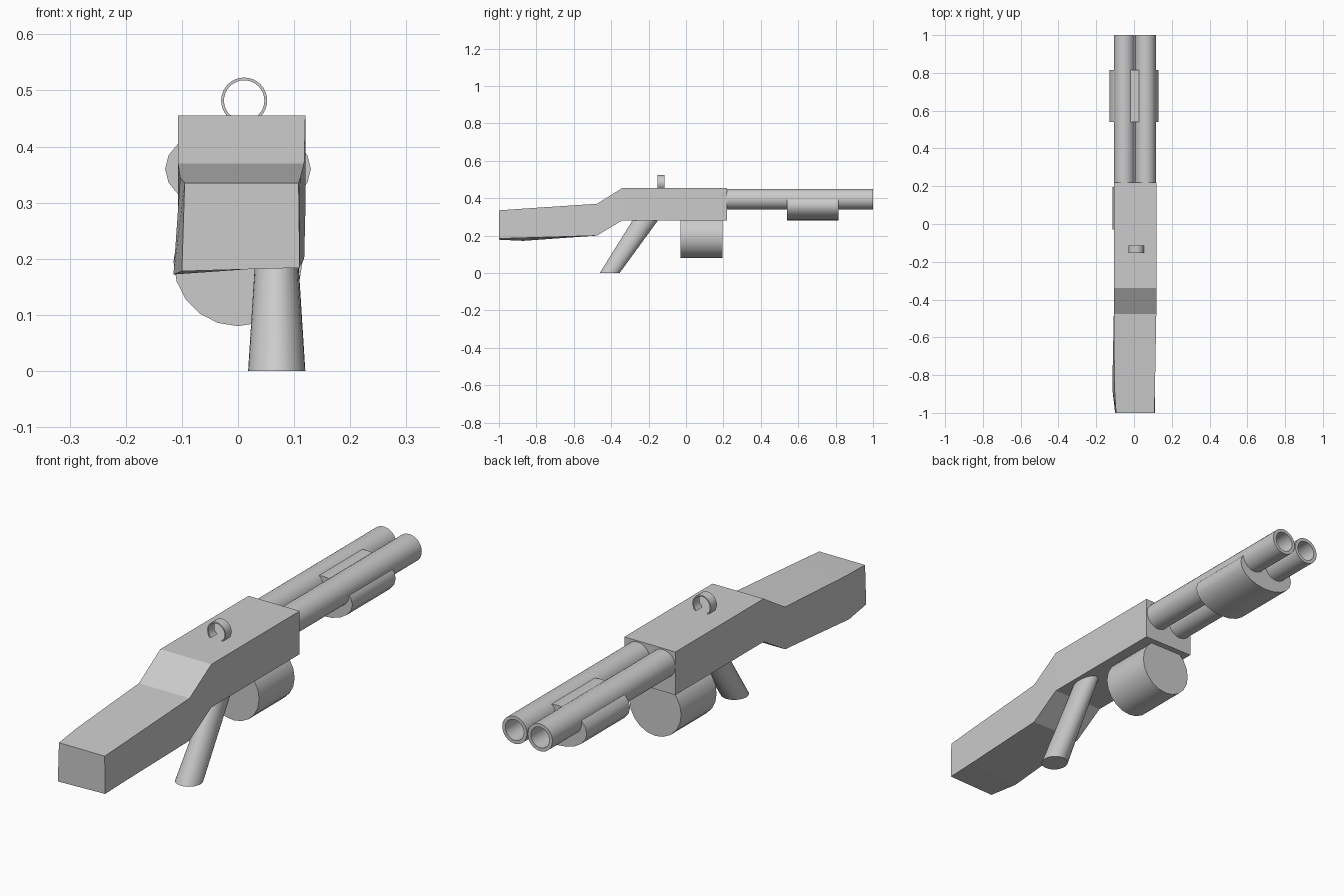
import bpy
import math

if "Cube" in bpy.data.objects:
    bpy.data.objects.remove(bpy.data.objects["Cube"])


def loft(name, rings, closed=False, smooth=True):
    """Skin consecutive rings; cap the ends, or join last to first when closed."""
    n, m = len(rings[0]), len(rings)
    verts = [v for ring in rings for v in ring]
    faces = []
    for r in range(m if closed else m - 1):
        a, b = r * n, ((r + 1) % m) * n
        faces += [(a + i, a + (i + 1) % n, b + (i + 1) % n, b + i) for i in range(n)]
    if not closed:
        faces += [tuple(reversed(range(n))), tuple(range((m - 1) * n, m * n))]
    mesh = bpy.data.meshes.new(name)
    mesh.from_pydata(verts, [], faces)
    obj = bpy.data.objects.new(name, mesh)
    bpy.context.collection.objects.link(obj)
    bpy.ops.object.select_all(action='DESELECT')
    obj.select_set(True)
    bpy.context.view_layer.objects.active = obj
    bpy.ops.object.mode_set(mode='EDIT')
    bpy.ops.mesh.select_all(action='SELECT')
    bpy.ops.mesh.normals_make_consistent(inside=False)
    bpy.ops.object.mode_set(mode='OBJECT')
    if smooth:
        bpy.ops.object.shade_smooth_by_angle(angle=math.radians(35))
    return obj


def oval_y(x, y, z, rx, rz, n):
    """Ellipse facing along y."""
    return [(x + rx * math.cos(t), y, z + rz * math.sin(t))
            for t in (2 * math.pi * i / n for i in range(n))]


def oval_z(x, y, z, rx, ry, n):
    """Ellipse facing along z."""
    return [(x + rx * math.cos(t), y + ry * math.sin(t), z)
            for t in (2 * math.pi * i / n for i in range(n))]


def tube(name, x, z, r_out, r_in, y0, y1, n):
    rings = [oval_y(x, y, z, r, r, n)
             for y, r in ((y0, r_out), (y1, r_out), (y1, r_in), (y0, r_in))]
    return loft(name, rings, closed=True)


# Stock and receiver: y, upper left/right x, upper z, lower left x/z, lower right x/z
sections = [
    (-1.0, -0.095, 0.108, 0.335, -0.100, 0.178, 0.110, 0.184),
    (-0.87, -0.103, 0.111, 0.344, -0.115, 0.172, 0.111, 0.188),
    (-0.476, -0.107, 0.118, 0.370, -0.107, 0.200, 0.118, 0.200),
    (-0.340, -0.107, 0.120, 0.455, -0.107, 0.282, 0.120, 0.282),
    (0.220, -0.107, 0.120, 0.455, -0.107, 0.282, 0.120, 0.282),
]
loft("stock_and_receiver",
     [[(lx, y, lz), (rx, y, rz), (xr, y, zt), (xl, y, zt)]
      for y, xl, xr, zt, lx, lz, rx, rz in sections], smooth=False)

# Twin hollow barrels
for side, x in (("left", -0.052), ("right", 0.061)):
    tube(side + "_barrel", x, 0.395, 0.055, 0.041, 0.215, 1.0, 32)

# Oval fore grip wrapped around the barrels
loft("fore_grip", [oval_y(0, y, 0.36, 0.13, 0.08, 20) for y in (0.54, 0.815)])

# Drum magazine
loft("drum_magazine", [oval_y(0, y, 0.195, 0.115, 0.115, 20) for y in (-0.03, 0.195)])

# Slanted, tapered handle
loft("handle", [oval_z(0.069, -0.408, 0.0, 0.051, 0.053, 32),
                oval_z(0.069, -0.205, 0.30, 0.032, 0.069, 32)])

# Ring sight
tube("ring_sight", 0.011, 0.482, 0.041, 0.036, -0.153, -0.115, 32)
